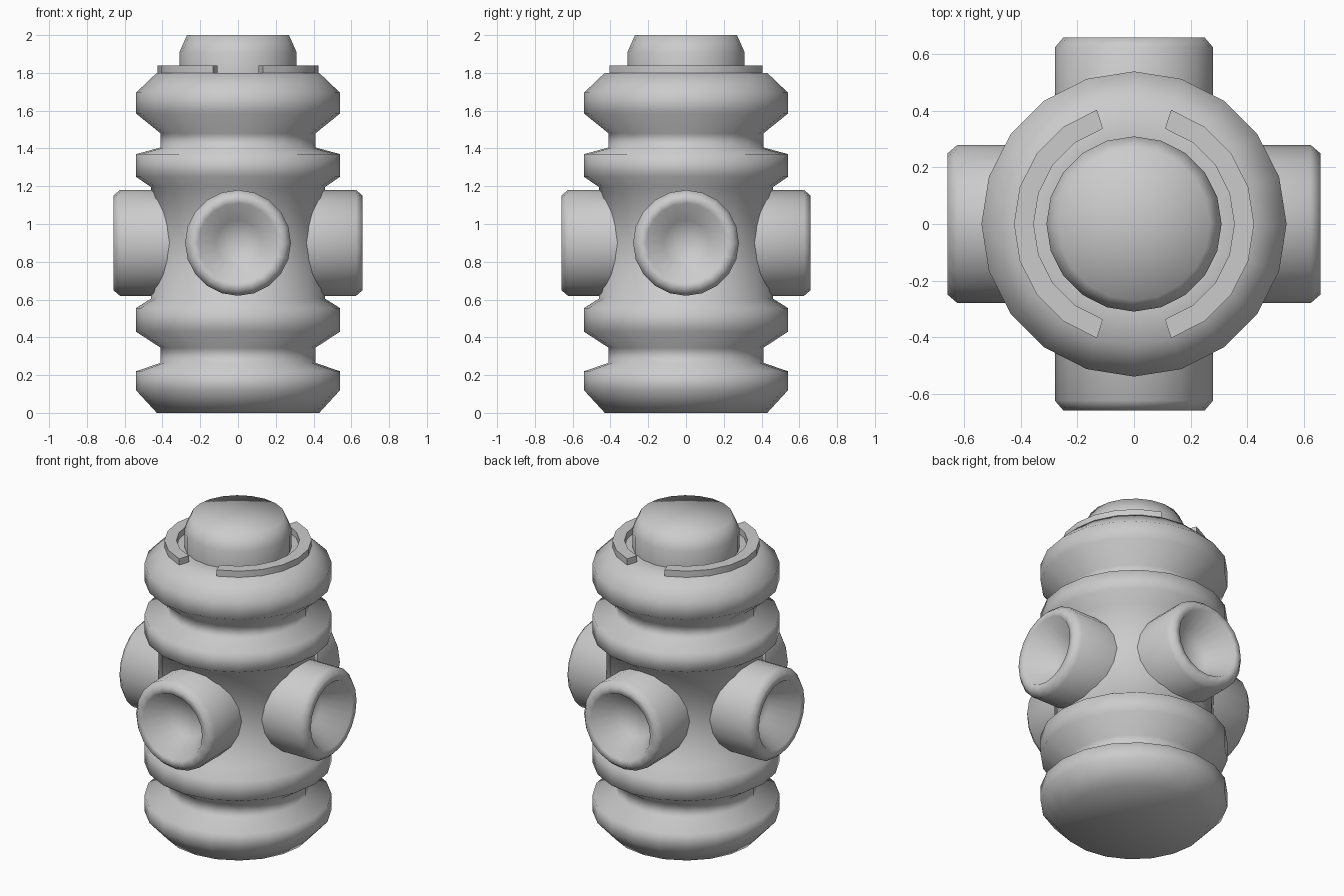
import bpy, bmesh
from math import sin, cos, radians, pi
from mathutils import Matrix

if "Cube" in bpy.data.objects:
    bpy.data.objects.remove(bpy.data.objects["Cube"])

SIDES = 20


def finish(name, bm):
    bmesh.ops.remove_doubles(bm, verts=bm.verts, dist=1e-5)
    bmesh.ops.recalc_face_normals(bm, faces=bm.faces)
    for f in bm.faces:
        f.smooth = True
    mesh = bpy.data.meshes.new(name)
    bm.to_mesh(mesh)
    bm.free()
    obj = bpy.data.objects.new(name, mesh)
    bpy.context.collection.objects.link(obj)
    return obj


def lathe(name, profile):
    """Spin an (r, z) profile around the z axis."""
    bm = bmesh.new()
    verts = [bm.verts.new((r, 0, z)) for r, z in profile]
    edges = [bm.edges.new(p) for p in zip(verts, verts[1:])]
    bmesh.ops.spin(bm, geom=verts + edges, cent=(0, 0, 0), axis=(0, 0, 1),
                   angle=2 * pi, steps=SIDES)
    return finish(name, bm)


def collar(name, start):
    """Raised arc of eight 18-degree segments with square section."""
    bm = bmesh.new()
    section = [(0.355, 1.78), (0.425, 1.78), (0.425, 1.84), (0.355, 1.84)]
    rings = []
    for i in range(9):
        a = radians(start + 18 * i)
        rings.append([bm.verts.new((r * cos(a), r * sin(a), z)) for r, z in section])
    for p, q in zip(rings, rings[1:]):
        for k in range(4):
            n = (k + 1) % 4
            bm.faces.new((p[k], p[n], q[n], q[k]))
    bm.faces.new(rings[0])
    bm.faces.new(rings[-1])
    return finish(name, bm)


# Ribbed barrel
lathe("body", [(0, 0), (0.43, 0), (0.54, 0.12), (0.54, 0.22), (0.41, 0.265),
               (0.41, 0.345), (0.54, 0.43), (0.54, 0.555), (0.46, 0.605),
               (0.46, 1.195), (0.54, 1.25), (0.54, 1.37), (0.41, 1.405),
               (0.41, 1.48), (0.54, 1.585), (0.54, 1.695), (0.43, 1.80),
               (0.31, 1.80), (0, 1.80)])

# Top cap
lathe("cap", [(0.31, 1.80), (0.31, 1.91), (0.27, 2.0), (0, 2.0)])

# Split collar around the cap
for side, start in (("right", -72), ("left", 108)):
    obj = collar("collar_" + side, start)
    obj.data.shade_flat()
    for poly in obj.data.polygons:
        poly.use_smooth = True
    bpy.context.view_layer.objects.active = obj
    obj.select_set(True)
    bpy.ops.object.shade_smooth_by_angle(angle=radians(40))
    obj.select_set(False)

# Four hollow outlets
for i, side in enumerate(("right", "back", "left", "front")):
    obj = lathe("outlet_" + side, [(0.28, 0.3), (0.28, 0.625), (0.25, 0.66),
                                   (0.21, 0.66), (0.12, 0.50), (0, 0.49)])
    obj.data.transform(Matrix.Translation((0, 0, 0.9))
                       @ Matrix.Rotation(i * pi / 2, 4, 'Z')
                       @ Matrix.Rotation(pi / 2, 4, 'Y'))
